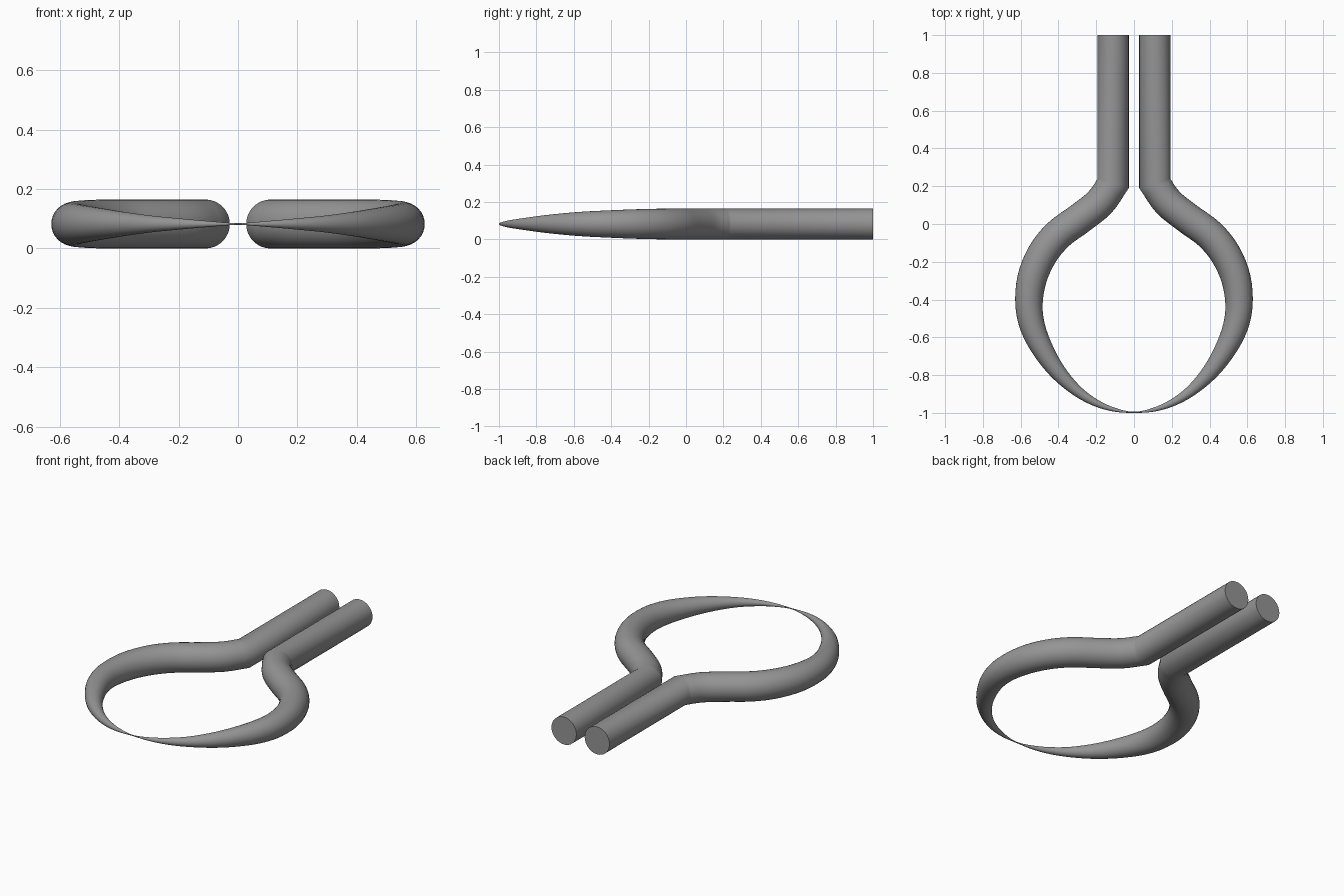
import bpy
import bmesh
import math
from mathutils import Vector

SIDES = 32
STEPS = 4
HEIGHT = 0.0825   # centre line height, equal to the largest radius

cube = bpy.data.objects.get("Cube")
if cube:
    bpy.data.objects.remove(cube, do_unlink=True)

steel = bpy.data.materials.new("grey_steel")
steel.use_nodes = True
colour = (0.3, 0.3, 0.3, 1)
steel.diffuse_color = colour
steel.node_tree.nodes["Principled BSDF"].inputs["Base Color"].default_value = colour

# Centre line of one arm: x, y, radius from the fine tip to the bend
arm = [Vector(p) for p in (
    (0, -0.997, 0.003), (0.1, -0.984, 0.010), (0.2, -0.948, 0.019),
    (0.3, -0.885, 0.029), (0.4, -0.787, 0.043), (0.48, -0.67, 0.056),
    (0.535, -0.55, 0.066), (0.556, -0.43, 0.072), (0.54, -0.29, 0.078),
    (0.485, -0.16, 0.0815), (0.4, -0.055, 0.0825), (0.285, 0.03, 0.0825),
    (0.18, 0.115, 0.0825), (0.11, 0.215, 0.0825))]


def smooth_path(pts):
    """Catmull-Rom curve through the points."""
    first = Vector((-pts[1].x, pts[1].y, pts[1].z))
    ext = [first] + pts + [2 * pts[-1] - pts[-2]]
    out = []
    for a, b, c, d in zip(ext, ext[1:], ext[2:], ext[3:]):
        for i in range(STEPS):
            t = i / STEPS
            out.append(0.5 * (2 * b + (c - a) * t
                              + (2 * a - 5 * b + 4 * c - d) * t ** 2
                              + (3 * b - a - 3 * c + d) * t ** 3))
    return out + [pts[-1]]


def tube(name, path, side):
    """Tapered tube with mitred joints and flat caps."""
    bm = bmesh.new()
    rings = []
    for i, p in enumerate(path):
        before = (p - path[i - 1]).xy.normalized() if i else Vector((1, 0))
        after = (path[i + 1] - p).xy.normalized() if i + 1 < len(path) else before
        along = (before + after).normalized()
        stretch = 1 / max(along.dot(after), 0.5)
        ring = []
        for k in range(SIDES):
            a = 2 * math.pi * k / SIDES
            off = p.z * math.cos(a) * stretch
            ring.append(bm.verts.new((side * (p.x + along.y * off),
                                      p.y - along.x * off,
                                      HEIGHT + p.z * math.sin(a))))
        rings.append(ring)
    for r, s in zip(rings, rings[1:]):
        for k in range(SIDES):
            n = (k + 1) % SIDES
            bm.faces.new((r[k], r[n], s[n], s[k]))
    bm.faces.new(rings[0])
    bm.faces.new(rings[-1])
    bmesh.ops.recalc_face_normals(bm, faces=bm.faces)
    mesh = bpy.data.meshes.new(name)
    bm.to_mesh(mesh)
    bm.free()
    mesh.materials.append(steel)
    obj = bpy.data.objects.new(name, mesh)
    bpy.context.collection.objects.link(obj)
    bpy.ops.object.select_all(action="DESELECT")
    obj.select_set(True)
    bpy.context.view_layer.objects.active = obj
    bpy.ops.object.shade_smooth_by_angle(angle=math.radians(40))


# Curved arm running into a straight shank, on both sides
path = smooth_path(arm) + [Vector((0.11, 1, 0.0825))]
tube("left_arm", path, 1)
tube("right_arm", path, -1)
